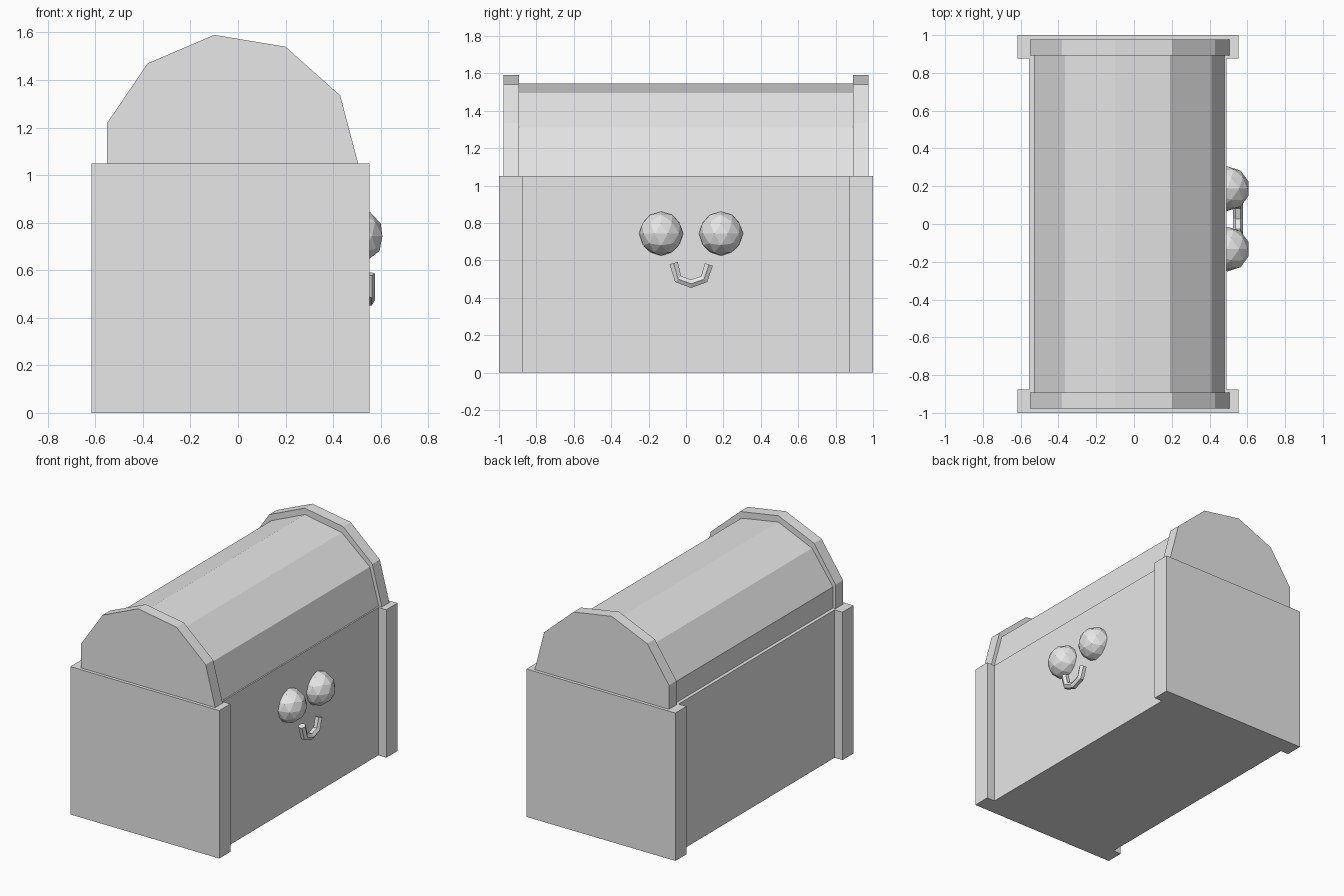
import bpy
import bmesh
from mathutils import Vector

cube = bpy.data.objects.get("Cube")
if cube:
    bpy.data.objects.remove(cube, do_unlink=True)

grey = bpy.data.materials.new("plain grey")
grey.use_nodes = True
grey.diffuse_color = (0.8, 0.8, 0.8, 1)
grey.node_tree.nodes["Principled BSDF"].inputs["Base Color"].default_value = grey.diffuse_color


def link(name, data):
    obj = bpy.data.objects.new(name, data)
    data.materials.append(grey)
    bpy.context.collection.objects.link(obj)
    return obj


def mesh_object(name, bm):
    bmesh.ops.recalc_face_normals(bm, faces=bm.faces)
    mesh = bpy.data.meshes.new(name)
    bm.to_mesh(mesh)
    bm.free()
    return link(name, mesh)


def prism(name, profile, y0, y1):
    """Extrude an (x, z) outline along y."""
    bm = bmesh.new()
    face = bm.faces.new([bm.verts.new((x, y0, z)) for x, z in profile])
    ends = bmesh.ops.extrude_face_region(bm, geom=[face])["geom"]
    moved = [v for v in ends if isinstance(v, bmesh.types.BMVert)]
    bmesh.ops.translate(bm, verts=moved, vec=Vector((0, y1 - y0, 0)))
    return mesh_object(name, bm)


def box(name, x0, x1, y0, y1, z0, z1):
    return prism(name, [(x0, z0), (x1, z0), (x1, z1), (x0, z1)], y0, y1)


# Chest body and corner posts
RIM = 1.05
box("chest_body", -0.555, 0.49, -1, 1, 0, RIM)
for end, y0, y1 in (("front", -1, -0.875), ("back", 0.875, 1)):
    box(end + "_left_post", 0.49, 0.553, y0, y1, 0, RIM)
    box(end + "_right_post", -0.617, -0.555, y0, y1, 0, RIM)

# Faceted lid barrel with a taller panel at each end
barrel = [(-0.53, RIM), (-0.53, 1.2), (-0.365, 1.43), (-0.1, 1.545),
          (0.19, 1.495), (0.41, 1.31), (0.48, RIM)]
panel = [(-0.55, RIM), (-0.55, 1.22), (-0.38, 1.47), (-0.1, 1.59),
         (0.2, 1.54), (0.43, 1.335), (0.505, RIM)]
prism("lid_barrel", barrel, -0.895, 0.895)
prism("front_lid_panel", panel, -0.977, -0.893)
prism("back_lid_panel", panel, 0.893, 0.977)

# Faceted eyes
for name, y in (("front_eye", -0.133), ("back_eye", 0.187)):
    bm = bmesh.new()
    bmesh.ops.create_icosphere(bm, subdivisions=2, radius=0.118)
    bmesh.ops.translate(bm, verts=bm.verts, vec=Vector((0.495, y, 0.743)))
    mesh_object(name, bm)

# Smiling mouth tube
smile = [(-0.066, 0.585), (-0.042, 0.5), (0.027, 0.475), (0.097, 0.5), (0.122, 0.578)]
curve = bpy.data.curves.new("mouth", "CURVE")
curve.dimensions = "3D"
curve.bevel_depth = 0.026
curve.bevel_resolution = 1
curve.use_fill_caps = True
spline = curve.splines.new("POLY")
spline.points.add(len(smile) - 1)
for point, (y, z) in zip(spline.points, smile):
    point.co = (0.55, y, z, 1)
spline.use_smooth = False
link("mouth", curve)
